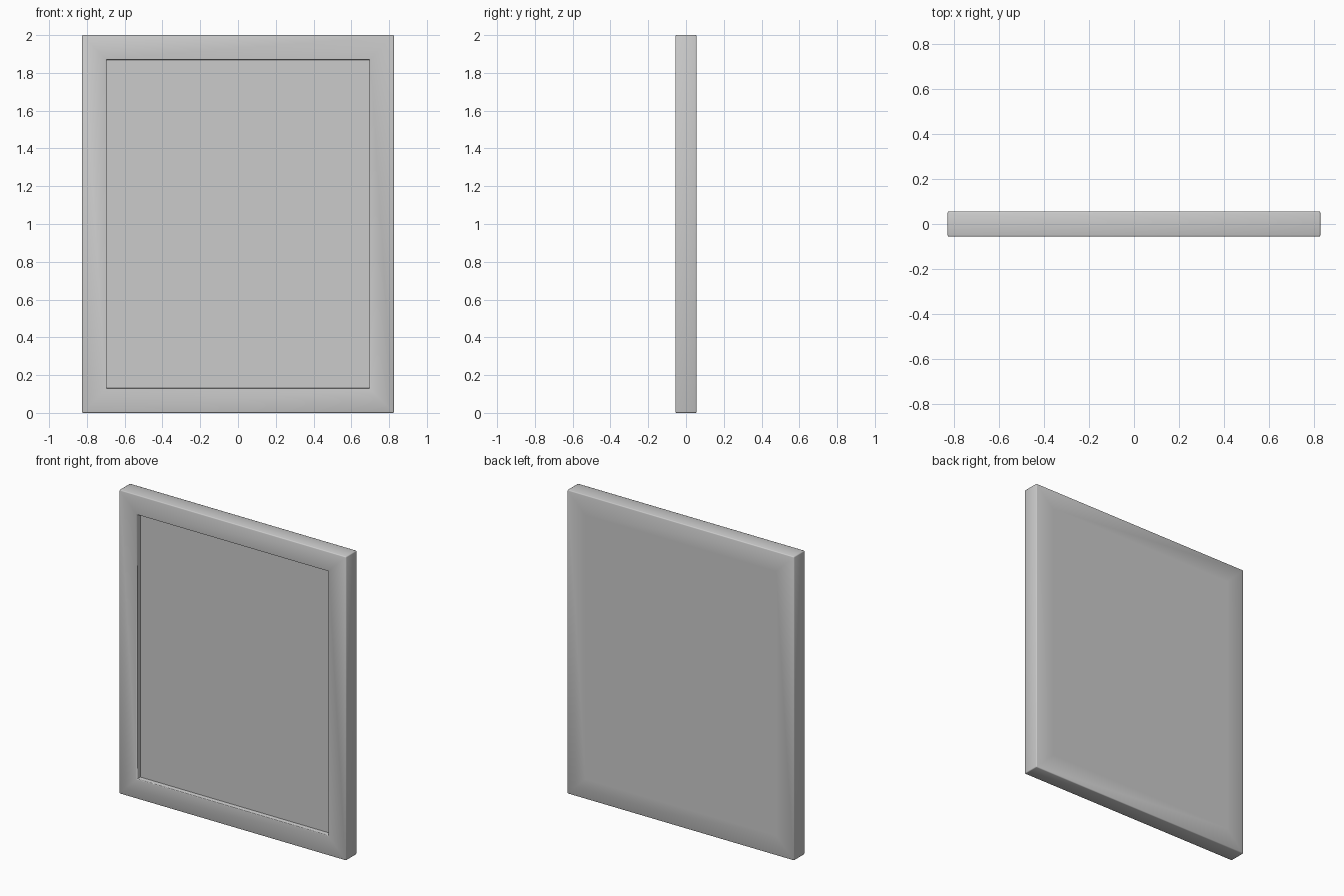
import bpy, bmesh

if "Cube" in bpy.data.objects:
    bpy.data.objects.remove(bpy.data.objects["Cube"])

W, D, H = 1.652, 0.112, 2.0   # overall size
BORDER = 0.131                # frame width
RECESS = 0.034                # depth of the front panel below the frame

bm = bmesh.new()

# Outer slab standing on the ground
bmesh.ops.create_cube(bm, size=1)
bmesh.ops.scale(bm, vec=(W, D, H), verts=bm.verts)
bmesh.ops.translate(bm, vec=(0, 0, H / 2), verts=bm.verts)
outer_edges = list(bm.edges)


def face_towards(y_sign):
    return max(bm.faces, key=lambda f: f.normal.y * y_sign)


# Border loops on front and back
bm.normal_update()
front, back = face_towards(-1), face_towards(1)
for face in (front, back):
    bmesh.ops.inset_region(bm, faces=[face], thickness=BORDER, use_even_offset=True)

# Recessed front panel
rim_verts = list(front.verts)
result = bmesh.ops.extrude_discrete_faces(bm, faces=[front])
panel = result["faces"][0]
bmesh.ops.translate(bm, vec=(0, RECESS, 0), verts=panel.verts)
rim_edges = [e for e in bm.edges if all(v in rim_verts for v in e.verts)]

# Softened outer edges and opening rim
bmesh.ops.bevel(bm, geom=[e for e in outer_edges + rim_edges if e.is_valid],
                offset=0.006, segments=2, profile=0.5, affect='EDGES')
bmesh.ops.recalc_face_normals(bm, faces=bm.faces)

mesh = bpy.data.meshes.new("framed_panel")
bm.to_mesh(mesh)
bm.free()
obj = bpy.data.objects.new("framed_panel", mesh)
bpy.context.collection.objects.link(obj)

# Smooth rounded edges, sharp inner corner
bpy.context.view_layer.objects.active = obj
obj.select_set(True)
bpy.ops.object.shade_smooth_by_angle(angle=0.9)
